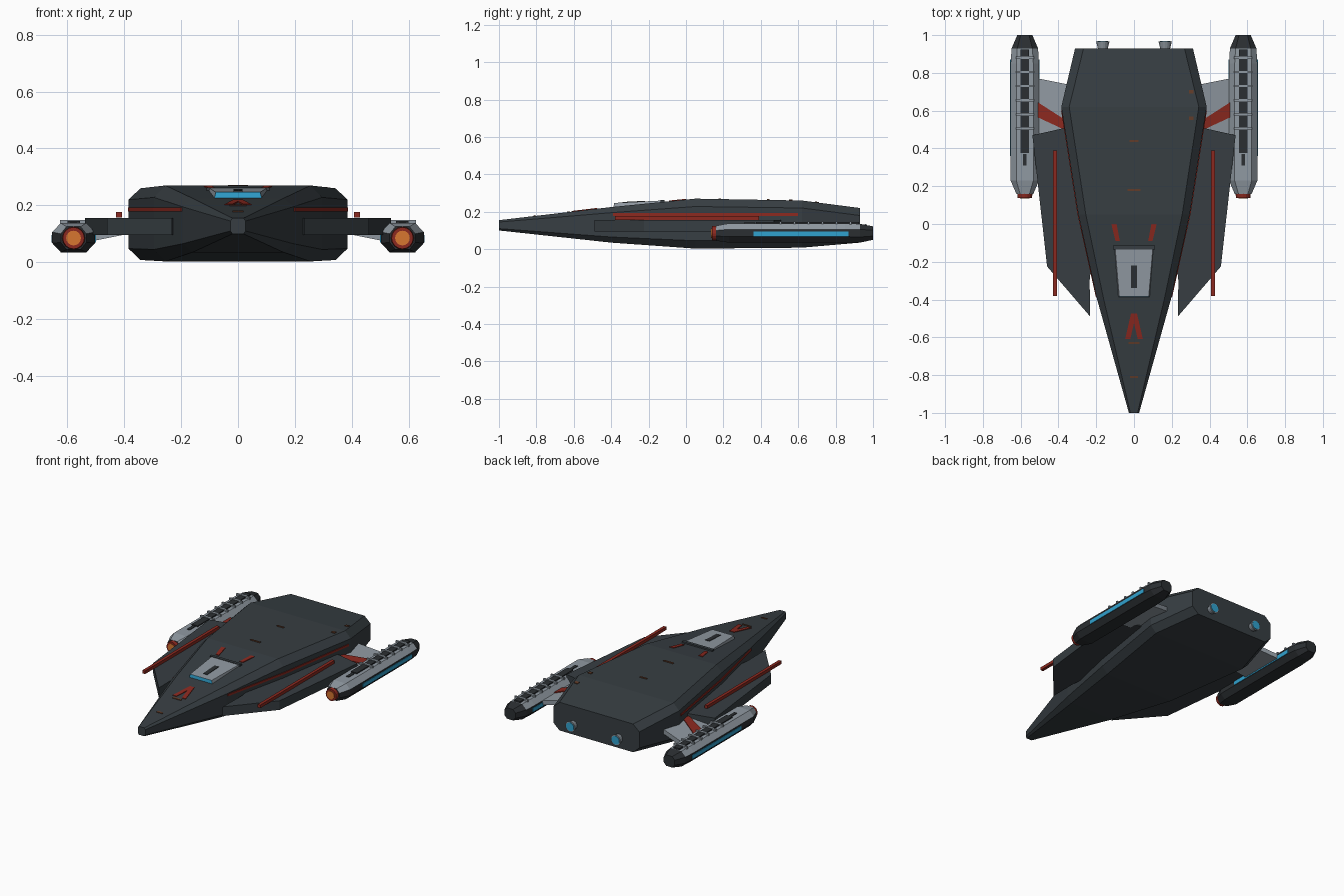
import bpy, bmesh, math
from mathutils import Matrix, Vector

cube = bpy.data.objects.get("Cube")
if cube:
    bpy.data.objects.remove(cube, do_unlink=True)


def material(name, r, g, b):
    m = bpy.data.materials.new(name)
    m.use_nodes = True
    m.diffuse_color = (r, g, b, 1)
    m.node_tree.nodes["Principled BSDF"].inputs["Base Color"].default_value = (r, g, b, 1)
    return m


HULL = material("dark slate", .038, .048, .055)
GREY = material("light grey", .28, .32, .36)
DARK = material("charcoal", .024, .028, .032)
RED = material("brick red", .26, .022, .014)
BLUE = material("bright blue", .03, .36, .62)
ORANGE = material("orange", .68, .18, .03)
BROWN = material("dull brown", .12, .045, .022)


def finish(name, bm, mats, rule=None):
    """Turn a bmesh into an object, colouring faces by an optional rule."""
    bmesh.ops.recalc_face_normals(bm, faces=bm.faces)
    bm.normal_update()
    if rule:
        for f in bm.faces:
            f.material_index = rule(f.calc_center_median(), f.normal)
    me = bpy.data.meshes.new(name)
    bm.to_mesh(me)
    bm.free()
    for m in mats:
        me.materials.append(m)
    ob = bpy.data.objects.new(name, me)
    bpy.context.collection.objects.link(ob)
    return ob


def loft(name, rings, mats, rule=None):
    """Skin closed rings of equal length and cap both ends."""
    bm = bmesh.new()
    loops = [[bm.verts.new(p) for p in ring] for ring in rings]
    n = len(loops[0])
    for a, b in zip(loops, loops[1:]):
        for i in range(n):
            j = (i + 1) % n
            bm.faces.new((a[i], a[j], b[j], b[i]))
    bm.faces.new(loops[0])
    bm.faces.new(loops[-1])
    return finish(name, bm, mats, rule)


def octagon(x, y, w, z0, z1, cx, cz):
    pts = [(w, z0 + cz), (w, z1 - cz), (w - cx, z1), (cx - w, z1),
           (-w, z1 - cz), (-w, z0 + cz), (cx - w, z0), (w - cx, z0)]
    return [(x + px, y, pz) for px, pz in pts]


def slab(name, pts, low, high, mat):
    """Extruded outline; low and high are heights or functions of (x, y)."""
    def level(h, x, y):
        return h(x, y) if callable(h) else h
    return loft(name, [[(x, y, level(h, x, y)) for x, y in pts] for h in (low, high)], [mat])


def box(name, x, y, z, sx, sy, sz, mat):
    pts = [(x - sx, y - sy), (x + sx, y - sy), (x + sx, y + sy), (x - sx, y + sy)]
    return slab(name, pts, z - sz, z + sz, mat)


def tube(name, x, y0, y1, z, r0, r1, mat, sides=16):
    rings = [[(x + r * math.cos(a), y, z + r * math.sin(a))
              for a in (math.tau * i / sides for i in range(sides))]
             for y, r in ((y0, r0), (y1, r1))]
    return loft(name, rings, [mat])


# Hull stations: y, half width, bottom, top, chamfer width, chamfer height
STATIONS = [(-1, .027, .10, .155, .008, .01),
            (-.4, .195, .035, .225, .035, .03),
            (.05, .295, .003, .27, .04, .042),
            (.62, .385, .008, .26, .042, .04),
            (.93, .312, .035, .22, .045, .04)]


def hull_at(y, col):
    for a, b in zip(STATIONS, STATIONS[1:]):
        if y <= b[0]:
            return a[col] + (b[col] - a[col]) * (y - a[0]) / (b[0] - a[0])
    return STATIONS[-1][col]


def decal(name, pts, mat):
    """Thin plate lying on the hull top."""
    slab(name, pts, lambda x, y: hull_at(y, 3) - .004, lambda x, y: hull_at(y, 3) + .004, mat)


loft("hull", [octagon(0, *s) for s in STATIONS], [HULL])

# Canopy with blue windscreen
front, back = (.078, -.385), (.105, -.125)
foot = [(-.085, -.388), (.085, -.388), back, (-back[0], back[1])]
roof = [(-front[0], front[1]), front, (.1, back[1]), (-.1, back[1])]
loft("canopy", [[(x, y, hull_at(y, 3) - .01) for x, y in foot],
                [(x, y, .247 + (y + .385) * .05) for x, y in roof]],
     [GREY, BLUE], lambda c, n: 1 if n.y < -.5 else 0)
slab("canopy_panel", [(-.015, -.34), (.015, -.34), (.015, -.22), (-.015, -.22)],
     .247, lambda x, y: .25 + (y + .385) * .05, DARK)
box("canopy_rear_bar", 0, -.125, .255, .11, .01, .008, HULL)

# Small hull marks
for y, w in ((.44, .025), (.18, .035), (-.63, .03), (-.81, .02)):
    decal("hull_mark", [(-w, y - .006), (w, y - .006), (w, y + .006), (-w, y + .006)], BROWN)
for y in (.56, .7):
    decal("side_mark", [(.29, y - .01), (.315, y - .01), (.315, y + .01), (.29, y + .01)], BROWN)

NACELLE = [(.16, .045, .045, .125, .02, .025), (.23, .075, .035, .138, .03, .032),
           (.85, .075, .035, .138, .03, .032), (.93, .07, .035, .135, .03, .03),
           (1, .04, .05, .122, .018, .02)]


def nacelle_colour(c, n):
    return 0 if n.z > .3 and c.y < .92 else 1


for s, side in ((1, "left"), (-1, "right")):
    def mirror(pts):
        return [(s * x, y) for x, y in pts]

    # Wing, gun barrel and hull side stripe
    slab(side + "_wing", mirror([(.232, -.49), (.46, -.225), (.538, .47), (.36, .51),
                                 (.2, .0), (.235, -.3)]), .095, .155, HULL)
    box(side + "_barrel", s * .418, .005, .167, .01, .385, .01, RED)
    ys = (-.39, .05, .6)
    slab(side + "_side_stripe",
         mirror([(hull_at(y, 1) + .004, y) for y in ys] +
                [(hull_at(y, 1) - .004, y) for y in reversed(ys)]), .178, .192, RED)

    # Red flashes on the deck and the nose chevron
    decal(side + "_flash", mirror([(.12, 0), (.092, 0), (.075, -.09), (.098, -.09)]), RED)
    decal(side + "_chevron", mirror([(0, -.475), (.016, -.475), (.047, -.61),
                                     (.02, -.61), (0, -.525)]), RED)

    # Pylon sloping down to the nacelle, with a red band
    def slope(offset):
        return lambda x, y: .135 - (abs(x) - .36) * .2 + offset
    slab(side + "_pylon", mirror([(.33, .45), (.53, .47), (.53, .775), (.33, .735)]),
         slope(-.03), slope(0), GREY)
    slab(side + "_pylon_band", mirror([(.37, .5), (.51, .565), (.51, .645), (.37, .555)]),
         slope(-.002), slope(.006), RED)

    # Nacelle body, intake and glowing strips
    cx = s * .578
    loft(side + "_nacelle", [octagon(cx, *r) for r in NACELLE], [GREY, DARK], nacelle_colour)
    tube(side + "_intake_ring", cx, .138, .18, .085, .038, .042, RED)
    tube(side + "_intake_glow", cx, .134, .15, .085, .026, .026, ORANGE)
    for d in (-1, 1):
        box(side + "_glow_strip", cx + d * .075, .615, .082, .003, .255, .013, BLUE)

    # Ribbed top grille
    box(side + "_grille", cx, .65, .138, .022, .275, .007, DARK)
    for i in range(6):
        box(side + "_grille_rib", cx, .505 + i * .075, .14, .048, .006, .008, GREY)
    box(side + "_nacelle_panel", cx, .34, .139, .01, .03, .003, DARK)

    # Rear thruster
    tube(side + "_thruster", s * .165, .92, .965, .1, .024, .035, GREY)
    tube(side + "_thruster_glow", s * .165, .95, .968, .1, .028, .028, BLUE)
